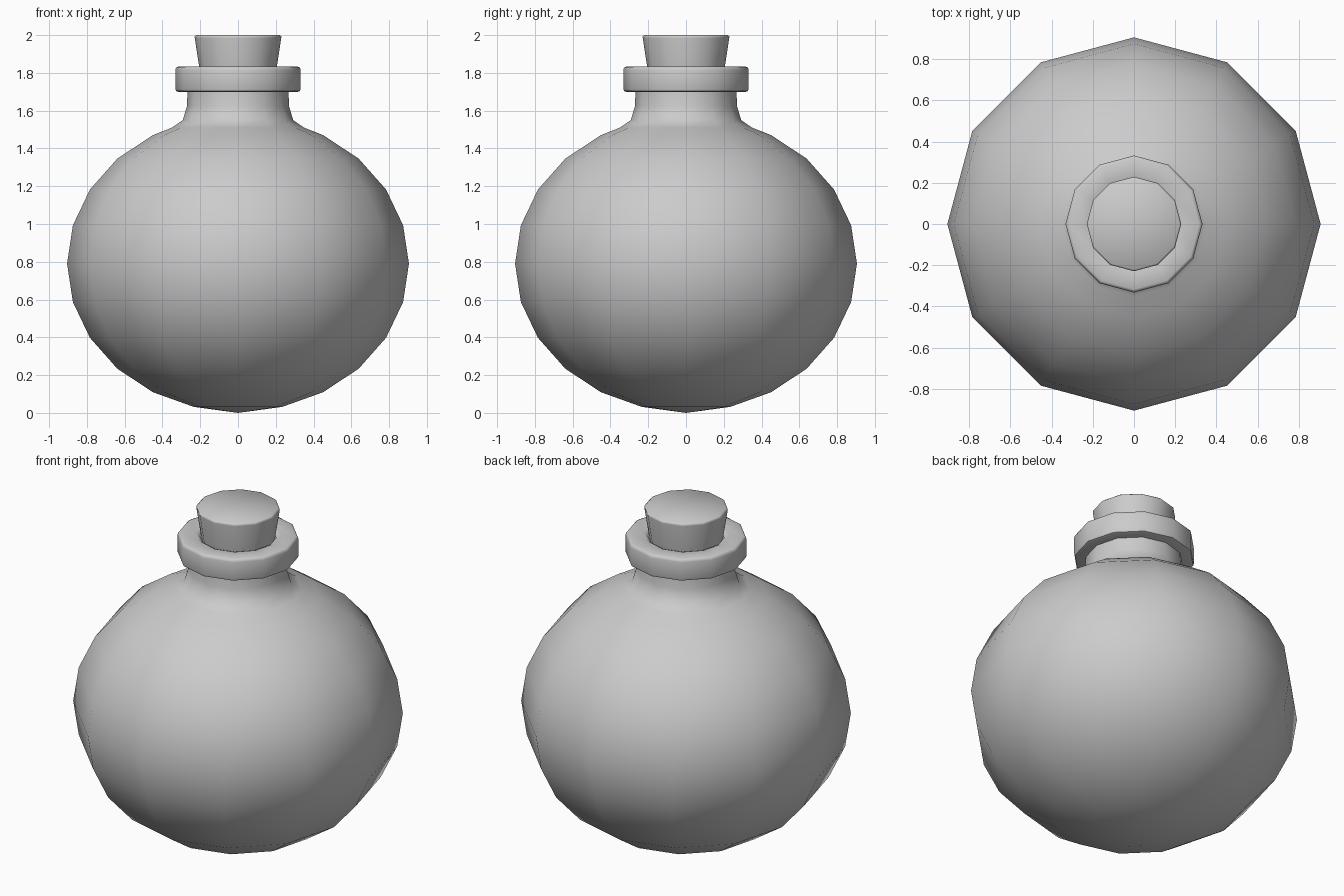
import bpy, bmesh
from math import sin, cos, pi, radians

if "Cube" in bpy.data.objects:
    bpy.data.objects.remove(bpy.data.objects["Cube"])

SIDES = 12


def lathe(name, profile, closed=False):
    """Spin an (r, z) profile round the z axis; r = 0 gives a pole."""
    bm = bmesh.new()
    rings = []
    for r, z in profile:
        if r < 1e-6:
            rings.append([bm.verts.new((0, 0, z))] * SIDES)
        else:
            rings.append([bm.verts.new((r * cos(2 * pi * i / SIDES),
                                        r * sin(2 * pi * i / SIDES), z))
                          for i in range(SIDES)])
    pairs = list(zip(rings, rings[1:]))
    if closed:
        pairs.append((rings[-1], rings[0]))
    for a, b in pairs:
        for i in range(SIDES):
            j = (i + 1) % SIDES
            corners = list(dict.fromkeys((a[i], a[j], b[j], b[i])))
            bm.faces.new(corners)
    bmesh.ops.recalc_face_normals(bm, faces=bm.faces)
    mesh = bpy.data.meshes.new(name)
    bm.to_mesh(mesh)
    bm.free()
    obj = bpy.data.objects.new(name, mesh)
    bpy.context.collection.objects.link(obj)
    bpy.ops.object.select_all(action='DESELECT')
    obj.select_set(True)
    bpy.context.view_layer.objects.active = obj
    bpy.ops.object.shade_smooth_by_angle(angle=radians(50))
    return obj


# Round flask body flowing into the neck
bulb = [(0.905 * sin(radians(a)), 0.79 - 0.785 * cos(radians(a)))
        for a in range(0, 151, 15)]
bulb[0] = (0, 0.0)
lathe("flask_body", bulb + [(0.35, 1.51), (0.292, 1.55), (0.27, 1.625),
                            (0.267, 1.72)])

# Thick lip with softened corners
lathe("lip", [(0.20, 1.70), (0.317, 1.70), (0.328, 1.704), (0.332, 1.715),
              (0.332, 1.815), (0.328, 1.828), (0.317, 1.833),
              (0.235, 1.833), (0.215, 1.825), (0.20, 1.80)], closed=True)

# Tapered stopper
lathe("cork", [(0, 1.72), (0.19, 1.72), (0.206, 1.835), (0.229, 1.985),
               (0.229, 1.993), (0.221, 2.0), (0, 2.0)])
